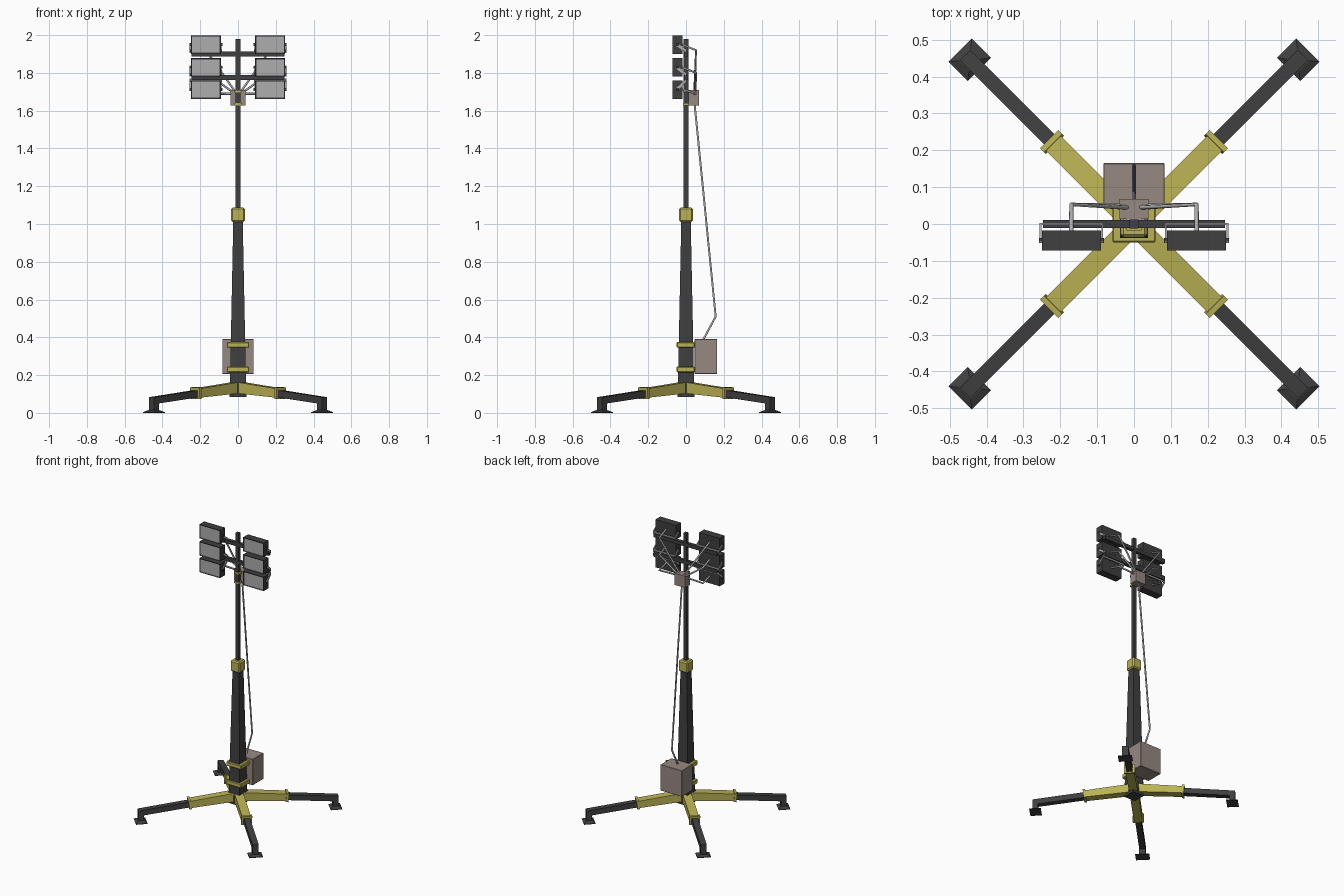
import bpy, bmesh
from math import radians
from mathutils import Vector, Matrix

if "Cube" in bpy.data.objects:
    bpy.data.objects.remove(bpy.data.objects["Cube"])


def material(name, rgb):
    m = bpy.data.materials.new(name)
    m.diffuse_color = (*rgb, 1)
    m.use_nodes = True
    m.node_tree.nodes["Principled BSDF"].inputs["Base Color"].default_value = m.diffuse_color
    return m


DARK = material("dark_metal", (0.05, 0.05, 0.05))
YELLOW = material("yellow_paint", (0.50, 0.45, 0.09))
TAUPE = material("taupe_case", (0.31, 0.25, 0.22))
LENS = material("lens", (0.42, 0.42, 0.42))
CABLE = material("cable_grey", (0.42, 0.42, 0.43))


def finish(name, bm, *mats):
    bmesh.ops.recalc_face_normals(bm, faces=bm.faces)
    me = bpy.data.meshes.new(name)
    bm.to_mesh(me)
    bm.free()
    ob = bpy.data.objects.new(name, me)
    bpy.context.collection.objects.link(ob)
    for m in mats:
        me.materials.append(m)
    return ob


def new_box(x, y, z):
    bm = bmesh.new()
    bmesh.ops.create_cube(bm, size=1)
    for v in bm.verts:
        v.co = [r[0] + (c + 0.5) * (r[1] - r[0]) for r, c in zip((x, y, z), v.co)]
    return bm


def box(name, x, y, z, mat, bevel=0):
    bm = new_box(x, y, z)
    if bevel:
        bmesh.ops.bevel(bm, geom=bm.edges[:], offset=bevel, segments=1, affect='EDGES')
    return finish(name, bm, mat)


def frustum(name, z0, a0, b0, z1, a1, b1, mat, cx=0, turn=0):
    # four-sided taper with half sizes a (x) and b (y) at both ends
    bm = new_box((-1, 1), (-1, 1), (z0, z1))
    for v in bm.verts:
        top = v.co.z > (z0 + z1) / 2
        v.co.x = cx + v.co.x * (a1 if top else a0)
        v.co.y *= b1 if top else b0
    bm.transform(Matrix.Rotation(turn, 4, 'Z'))
    return finish(name, bm, mat)


def slab(name, profile, width, turn, mat):
    # side profile (r, z) given a width, then turned about the mast
    bm = bmesh.new()
    f = bm.faces.new([bm.verts.new((r, -width / 2, z)) for r, z in profile])
    ext = bmesh.ops.extrude_face_region(bm, geom=[f])['geom']
    bmesh.ops.translate(bm, vec=(0, width, 0),
                        verts=[v for v in ext if isinstance(v, bmesh.types.BMVert)])
    bm.transform(Matrix.Rotation(turn, 4, 'Z'))
    return finish(name, bm, mat)


def tube(name, points, radius, mat):
    cu = bpy.data.curves.new(name, 'CURVE')
    cu.dimensions = '3D'
    cu.bevel_depth = radius
    cu.bevel_resolution = 1
    cu.use_fill_caps = True
    sp = cu.splines.new('POLY')
    sp.points.add(len(points) - 1)
    for p, co in zip(sp.points, points):
        p.co = (*co, 1)
    cu.materials.append(mat)
    ob = bpy.data.objects.new(name, cu)
    bpy.context.collection.objects.link(ob)
    return ob


# Telescopic mast
frustum("lower_mast", 0.085, 0.044, 0.044, 1.02, 0.025, 0.025, DARK)
box("mast_collar", (-0.036, 0.036), (-0.036, 0.036), (1.01, 1.087), YELLOW, 0.008)
box("upper_mast", (-0.012, 0.012), (-0.012, 0.012), (1.0, 1.98), DARK)

# Four outrigger legs with feet
for i in range(4):
    t = radians(45 + 90 * i)
    slab("leg_sleeve", [(0, 0.105), (0, 0.165), (0.318, 0.128), (0.318, 0.08)], 0.056, t, YELLOW)
    slab("sleeve_flange", [(0.304, 0.076), (0.31, 0.136), (0.326, 0.134), (0.32, 0.074)],
         0.07, t, YELLOW)
    slab("inner_leg", [(0.3, 0.084), (0.3, 0.122), (0.648, 0.083), (0.648, 0.008),
                       (0.612, 0.008), (0.612, 0.05)], 0.04, t, DARK)
    frustum("foot_plate", 0, 0.037, 0.045, 0.004, 0.037, 0.045, DARK, 0.63, t)
    frustum("foot_cone", 0.004, 0.037, 0.045, 0.014, 0.02, 0.023, DARK, 0.63, t)

# Battery case and its clamps
box("battery_case", (-0.083, 0.083), (0.045, 0.165), (0.207, 0.39), TAUPE, 0.002)
for z in (0.215, 0.345):
    box("case_clamp", (-0.059, 0.059), (-0.05, 0.046), (z, z + 0.03), YELLOW, 0.004)

# Junction box, its clamps and main cable
box("junction_box", (-0.04, 0.04), (0.014, 0.068), (1.628, 1.71), TAUPE)
for z in (1.628, 1.695):
    box("junction_clamp", (-0.02, 0.02), (-0.017, 0.016), (z, z + 0.012), YELLOW)
tube("main_cable", [(0, 0.045, 1.64), (0, 0.157, 0.51), (0, 0.09, 0.385)], 0.006, CABLE)

# Lamp crossbars
for z in (1.9, 1.775):
    box("lamp_crossbar", (-0.247, 0.247), (-0.011, 0.011), (z - 0.013, z + 0.013), DARK)

# Six lamps: (centre height, crossbar height, cable bend height, cable entry)
ROWS = [(1.95, 1.915, 1.92, (0.018, 0.045, 1.705)),
        (1.829, 1.79, 1.80, (0.03, 0.05, 1.70)),
        (1.712, 1.76, 1.69, (0.035, 0.045, 1.69))]
for s in (-1, 1):
    cx = 0.17 * s
    for z, zb, zc, (ex, ey, ez) in ROWS:
        # housing with recessed lens
        bm = new_box((cx - 0.08, cx + 0.08), (-0.072, -0.018), (z - 0.049, z + 0.049))
        bmesh.ops.recalc_face_normals(bm, faces=bm.faces)
        front = min(bm.faces, key=lambda f: f.calc_center_median().y)
        bmesh.ops.inset_individual(bm, faces=[front], thickness=0.01, depth=-0.004)
        front.material_index = 1
        finish("lamp", bm, DARK, LENS)
        # yoke arms and back strip
        for e in (-1, 1):
            xe = cx + 0.084 * e
            slab_ob = slab("yoke_arm", [(-0.05, z - 0.009), (-0.05, z + 0.009),
                                        (0.002, zb + 0.009), (0.002, zb - 0.009)], 0.005, 0, CABLE)
            # profile runs along y, thickness along x
            slab_ob.data.transform(Matrix.Translation((xe, 0, 0)) @
                                   Matrix.Rotation(radians(90), 4, 'Z'))
            box("yoke_bolt", (xe - 0.004, xe + 0.004), (-0.052, -0.038),
                (z - 0.007, z + 0.007), DARK)
        box("yoke_strip", (cx - 0.086, cx + 0.086), (-0.003, 0.003), (zb - 0.009, zb + 0.009), CABLE)
        # lamp cable
        tube("lamp_cable", [(cx, -0.02, z), (cx, 0.053, zc), (s * ex, ey, ez)], 0.006, CABLE)
